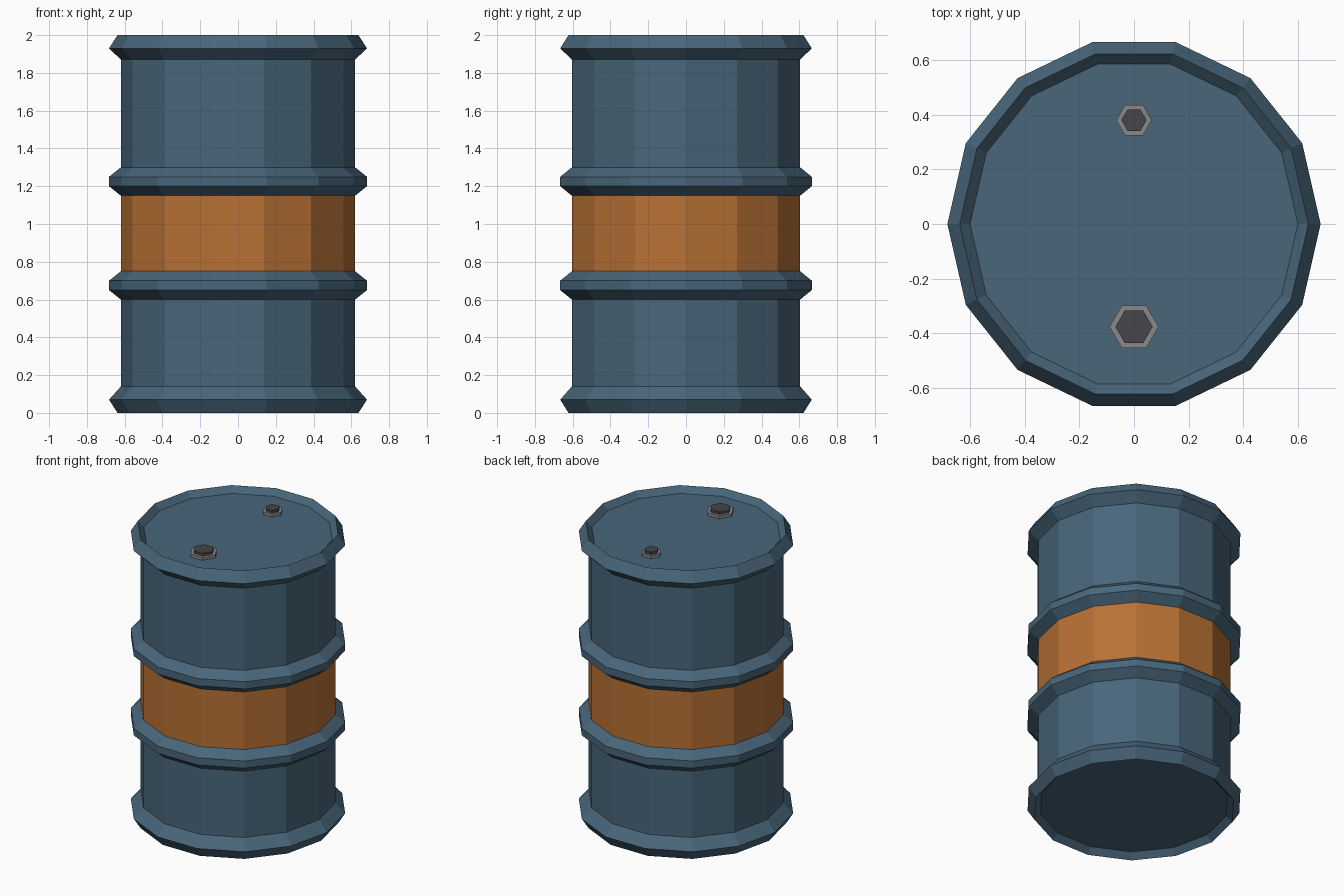
import bpy, bmesh
from math import cos, sin, tau

if "Cube" in bpy.data.objects:
    bpy.data.objects.remove(bpy.data.objects["Cube"])


def material(name, rgb):
    m = bpy.data.materials.new(name)
    m.diffuse_color = (*rgb, 1)
    m.use_nodes = True
    m.node_tree.nodes["Principled BSDF"].inputs["Base Color"].default_value = m.diffuse_color
    return m


def lathe(name, profile, sides, mats, loc=(0, 0, 0), paint=None):
    """Spin an (r, z) profile into a closed faceted solid, capping both ends."""
    bm = bmesh.new()
    rings = [[bm.verts.new((r * cos(tau * i / sides), r * sin(tau * i / sides), z))
              for i in range(sides)] for r, z in profile]
    for k, (lo, hi) in enumerate(zip(rings, rings[1:])):
        for i in range(sides):
            j = (i + 1) % sides
            f = bm.faces.new((lo[i], lo[j], hi[j], hi[i]))
            f.material_index = paint(k) if paint else 0
    bm.faces.new(rings[0][::-1])
    bm.faces.new(rings[-1])
    me = bpy.data.meshes.new(name)
    bm.to_mesh(me)
    bm.free()
    for m in mats:
        me.materials.append(m)
    ob = bpy.data.objects.new(name, me)
    ob.location = loc
    bpy.context.collection.objects.link(ob)
    return ob


blue = material("blue_paint", (0.065, 0.132, 0.195))
orange = material("orange_paint", (0.48, 0.165, 0.035))
grey = material("bare_metal", (0.25, 0.25, 0.25))
dark = material("dark_plug", (0.06, 0.06, 0.07))

# Drum shell: recessed ends, flared rims, two hoops, orange band between hoops
R, RIB, RIM, LID = 0.62, 0.683, 0.638, 0.60
DEPTH = 0.04
profile = [(LID, DEPTH), (RIM, 0), (RIB, 0.07), (R, 0.14),
           (R, 0.60), (RIB, 0.65), (RIB, 0.70), (R, 0.75),
           (R, 1.15), (RIB, 1.20), (RIB, 1.25), (R, 1.30),
           (R, 1.87), (RIB, 1.93), (RIM, 2.0), (LID, 2.0 - DEPTH)]
lathe("drum_shell", profile, 14, [blue, orange], paint=lambda k: int(k == 7))

# Hexagonal bungs on the lid: grey collar with a dark plug
for name, y, collar, plug in (("large_bung", -0.376, 0.09, 0.068),
                              ("small_bung", 0.38, 0.065, 0.046)):
    loc = (0, y, 2.0 - DEPTH)
    lathe(name + "_collar", [(collar, -0.01), (collar, 0.02)], 6, [grey], loc)
    lathe(name + "_plug", [(plug, -0.01), (plug, 0.038)], 6, [dark], loc)
